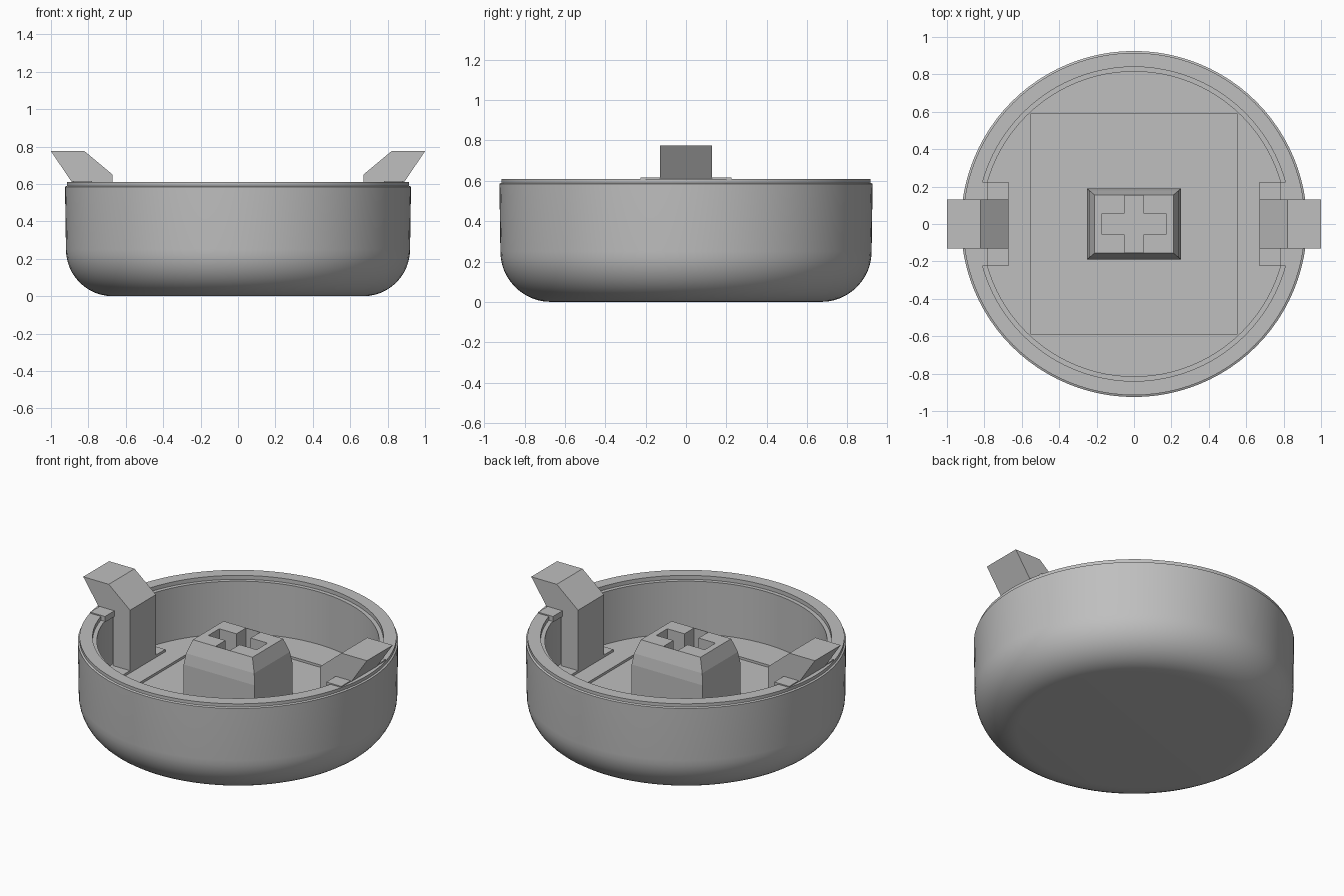
import bpy, bmesh, math

cube = bpy.data.objects.get("Cube")
if cube:
    bpy.data.objects.remove(cube, do_unlink=True)

grey = bpy.data.materials.new("plain grey")
grey.use_nodes = True
COLOUR = (0.52, 0.52, 0.52, 1)
grey.diffuse_color = COLOUR
grey.node_tree.nodes["Principled BSDF"].inputs["Base Color"].default_value = COLOUR

FLOOR, RIM = 0.25, 0.61


def finish(name, bm):
    bmesh.ops.recalc_face_normals(bm, faces=bm.faces)
    mesh = bpy.data.meshes.new(name)
    bm.to_mesh(mesh)
    bm.free()
    mesh.materials.append(grey)
    obj = bpy.data.objects.new(name, mesh)
    bpy.context.scene.collection.objects.link(obj)
    return obj


def loft(name, rings):
    """Closed solid through rings holding equal numbers of points."""
    bm = bmesh.new()
    loops = [[bm.verts.new(p) for p in ring] for ring in rings]
    n = len(loops[0])
    for a, b in zip(loops, loops[1:]):
        for i in range(n):
            j = (i + 1) % n
            bm.faces.new((a[i], a[j], b[j], b[i]))
    bm.faces.new(loops[0][::-1])
    bm.faces.new(loops[-1])
    return finish(name, bm)


def rect(x0, x1, y0, y1, z):
    return [(x0, y0, z), (x1, y0, z), (x1, y1, z), (x0, y1, z)]


def box(name, x0, x1, y0, y1, z0, z1):
    return loft(name, [rect(x0, x1, y0, y1, z0), rect(x0, x1, y0, y1, z1)])


def cut(target, cutter):
    mod = target.modifiers.new("cut", 'BOOLEAN')
    mod.operation = 'DIFFERENCE'
    mod.solver = 'EXACT'
    mod.object = cutter
    cutter.hide_render = True
    cutter.hide_viewport = True


# Bowl: rounded base, straight wall, stepped rim and a flat inner floor
profile = []
for i in range(13):
    a = math.pi / 2 * i / 12
    profile.append((0.67 + 0.25 * math.sin(a), 0.25 - 0.25 * math.cos(a)))
profile += [(0.925, 0.585), (0.915, 0.59), (0.915, RIM), (0.84, RIM),
            (0.84, 0.585), (0.815, 0.585), (0.815, FLOOR)]
SIDES = 96
bowl = loft("bowl", [[(r * math.cos(2 * math.pi * k / SIDES),
                       r * math.sin(2 * math.pi * k / SIDES), z)
                      for k in range(SIDES)] for r, z in profile])
bpy.context.view_layer.objects.active = bowl
bowl.select_set(True)
bpy.ops.object.shade_smooth_by_angle(angle=math.radians(30))

# Shallow rectangular recess in the floor
cut(bowl, box("floor_recess_cutter", -0.55, 0.55, -0.59, 0.59, FLOOR - 0.015, 0.4))

# Central post with tapered top and a cross-shaped socket
post = loft("socket_post", [rect(-x, x, -y, y, z) for x, y, z in
                            [(0.25, 0.19, FLOOR - 0.03), (0.25, 0.19, 0.44),
                             (0.24, 0.18, 0.51), (0.21, 0.155, 0.595)]])
cut(post, box("socket_long_cutter", -0.17, 0.17, -0.055, 0.055, 0.36, 0.7))
cut(post, box("socket_cross_cutter", -0.05, 0.05, -0.152, 0.152, 0.36, 0.7))

# Hooked clips, rim tabs and foot plates on both sides
clip_profile = [(0.67, FLOOR - 0.02), (0.67, 0.65), (0.82, 0.775), (1.0, 0.775),
                (0.89, 0.612), (0.79, 0.612), (0.79, FLOOR - 0.02)]
for side, s in (("left", 1), ("right", -1)):
    loft(side + "_clip", [[(s * x, y, z) for x, z in clip_profile]
                          for y in (-0.13, 0.13)])
    inner, outer = sorted((s * 0.78, s * 0.885))
    for end, y0, y1 in (("front", -0.225, -0.13), ("back", 0.13, 0.225)):
        box(f"{side}_{end}_rim_tab", inner, outer, y0, y1, 0.58, 0.617)
    inner, outer = sorted((s * 0.67, s * 0.83))
    box(side + "_foot_plate", inner, outer, -0.225, 0.225, FLOOR - 0.02, FLOOR + 0.015)
